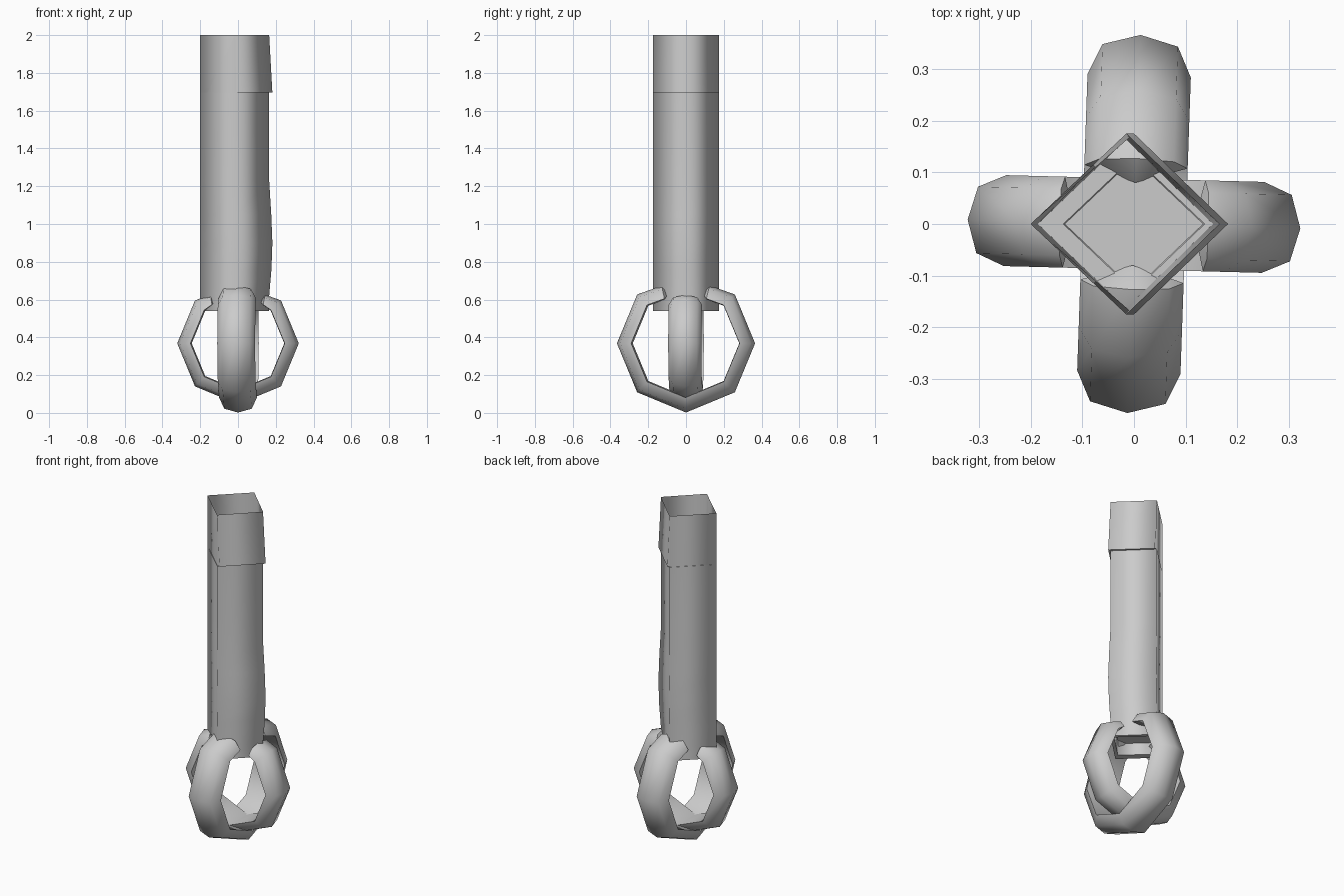
import bpy, bmesh, math

if "Cube" in bpy.data.objects:
    bpy.data.objects.remove(bpy.data.objects["Cube"])

ZC = 0.368  # height of the cage centre


def finish(name, bm):
    bmesh.ops.recalc_face_normals(bm, faces=bm.faces)
    mesh = bpy.data.meshes.new(name)
    bm.to_mesh(mesh)
    bm.free()
    ob = bpy.data.objects.new(name, mesh)
    bpy.context.collection.objects.link(ob)
    return ob


def bridge(bm, a, b):
    n = len(a)
    for i in range(n):
        bm.faces.new((a[i], a[(i + 1) % n], b[(i + 1) % n], b[i]))


# Square hollow shaft: each ring is (z, left x, right x, side-corner x, side-corner y)
def shaft():
    rings = [
        (0.61, -0.137, 0.137, 0, 0.13),       # recess under the floor
        (0.54, -0.142, 0.140, 0, 0.135),
        (0.54, -0.20, 0.165, -0.015, 0.175),  # bottom rim
        (0.62, -0.20, 0.165, -0.015, 0.175),
        (0.76, -0.20, 0.177, -0.012, 0.175),  # swelling on the right side
        (0.90, -0.20, 0.182, -0.010, 0.175),
        (1.05, -0.20, 0.176, -0.012, 0.175),
        (1.23, -0.20, 0.165, -0.015, 0.175),
        (1.695, -0.20, 0.165, -0.015, 0.175),
        (1.695, -0.20, 0.182, 0.0, 0.175),    # stepped flap
        (2.00, -0.20, 0.165, -0.015, 0.175),
        (0.64, -0.186, 0.153, -0.015, 0.163),  # tapering inside wall
        (0.64, -0.137, 0.137, 0, 0.13),
        (0.635, -0.134, 0.134, 0, 0.127),
    ]
    bm = bmesh.new()
    loops = []
    for z, xl, xr, xs, ys in rings:
        loops.append([bm.verts.new(p) for p in
                      ((xl, 0, z), (xs, -ys, z), (xr, 0, z), (xs, ys, z))])
    for a, b in zip(loops, loops[1:]):
        bridge(bm, a, b)
    bm.faces.new(loops[0])
    bm.faces.new(loops[-1])
    bmesh.ops.remove_doubles(bm, verts=bm.verts, dist=1e-5)
    bmesh.ops.recalc_face_normals(bm, faces=bm.faces)
    # Corners are shaded round, horizontal rims stay sharp
    for f in bm.faces:
        f.smooth = True
    for e in bm.edges:
        level = abs(e.verts[0].co.z - e.verts[1].co.z) < 1e-4
        if level and len(e.link_faces) == 2 and e.calc_face_angle() > 0.7:
            e.smooth = False
    return finish("shaft", bm)


# Open octagonal hoop with a flat inside, domed outside and pointed ends
def hoop(name, ro, ri, width, end_out, end_in, tip, turn):
    half = []
    for deg in (-45, 0, 45):
        c, s = math.cos(math.radians(deg)), math.sin(math.radians(deg))
        half.append(((ro * c, ZC + ro * s), (ri * c, ZC + ri * s)))
    half.append((end_out, end_in))
    mirrored = [((-o[0], o[1]), (-i[0], i[1])) for o, i in reversed(half)]
    stations = mirrored + [((0, ZC - ro), (0, ZC - ri))] + half
    section = [(-1, 0.06), (-0.73, 0.76), (0, 1), (0.73, 0.76), (1, 0.06), (0, 0)]
    bm = bmesh.new()
    loops = []
    for o, i in stations:
        loops.append([bm.verts.new((i[0] + (o[0] - i[0]) * t, w * width,
                                    i[1] + (o[1] - i[1]) * t)) for w, t in section])
    for a, b in zip(loops, loops[1:]):
        bridge(bm, a, b)
    for loop, sign in ((loops[0], -1), (loops[-1], 1)):
        v = bm.verts.new((sign * tip[0], 0, tip[1]))
        for k in range(len(loop)):
            bm.faces.new((loop[k], loop[(k + 1) % len(loop)], v))
    ob = finish(name, bm)
    ob.rotation_euler.z = math.radians(turn)
    bpy.context.view_layer.objects.active = ob
    ob.select_set(True)
    bpy.ops.object.shade_smooth_by_angle(angle=math.radians(50))
    ob.select_set(False)
    return ob


shaft()
hoop("side_hoop", 0.322, 0.245, 0.088, (0.145, 0.625), (0.135, 0.57), (0.115, 0.59), -1.5)
hoop("front_back_hoop", 0.366, 0.282, 0.10, (0.127, 0.674), (0.11, 0.60), (0.08, 0.64), 88)
